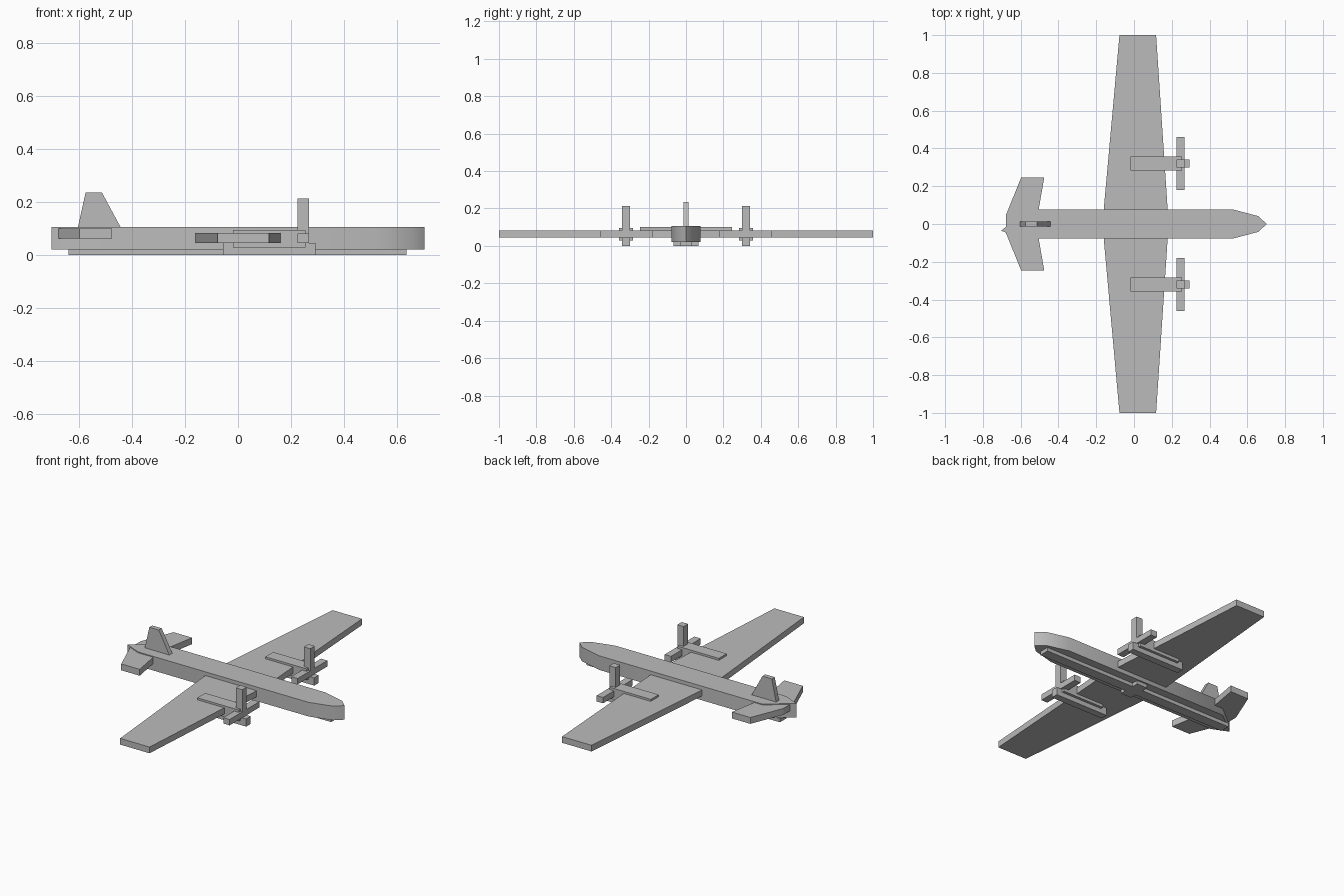
import bpy
import bmesh
from math import radians
from mathutils import Vector

cube = bpy.data.objects.get("Cube")
if cube:
    bpy.data.objects.remove(cube, do_unlink=True)

grey = bpy.data.materials.new("plain grey")
grey.use_nodes = True
COLOUR = (0.5, 0.5, 0.5, 1)
grey.diffuse_color = COLOUR
grey.node_tree.nodes["Principled BSDF"].inputs["Base Color"].default_value = COLOUR


def prism(name, outline, start, sweep):
    """Extrude a flat outline, moved by start, along the sweep vector."""
    bm = bmesh.new()
    face = bm.faces.new([bm.verts.new(Vector(p) + Vector(start)) for p in outline])
    ext = bmesh.ops.extrude_face_region(bm, geom=[face])
    moved = [g for g in ext["geom"] if isinstance(g, bmesh.types.BMVert)]
    bmesh.ops.translate(bm, vec=sweep, verts=moved)
    bmesh.ops.recalc_face_normals(bm, faces=bm.faces)
    mesh = bpy.data.meshes.new(name)
    bm.to_mesh(mesh)
    bm.free()
    mesh.materials.append(grey)
    obj = bpy.data.objects.new(name, mesh)
    bpy.context.collection.objects.link(obj)
    return obj


def plan(name, points, low, high):
    """Solid with an outline seen from above."""
    return prism(name, [(x, y, 0) for x, y in points], (0, 0, low), (0, 0, high - low))


def box(name, x0, x1, y, half, low, high):
    return plan(name, [(x0, y - half), (x1, y - half), (x1, y + half), (x0, y + half)], low, high)


def mirrored(points):
    """Close a half outline across the centre line."""
    return points + [(x, -y) for x, y in reversed(points)]


# Fuselage with pointed nose and skewed tail
fuselage = plan("fuselage", [(-0.56, 0.078), (-0.703, -0.035), (-0.605, -0.078),
                             (0.52, -0.078), (0.657, -0.042), (0.703, 0),
                             (0.657, 0.042), (0.52, 0.078)], 0.021, 0.105)
bpy.ops.object.select_all(action="DESELECT")
fuselage.select_set(True)
bpy.context.view_layer.objects.active = fuselage
bpy.ops.object.shade_smooth_by_angle(angle=radians(45))

# Belly keel and its crosspiece
box("belly_keel", -0.64, 0.635, 0, 0.03, 0, 0.022)
box("belly_crosspiece", -0.035, 0.035, 0, 0.068, 0, 0.022)

# Tapered wing, kinked at the fuselage
plan("wing", mirrored([(-0.077, 1), (-0.16, 0.08)])
     + list(reversed(mirrored([(0.117, 1), (0.178, 0.08)]))), 0.046, 0.083)

# Tail surfaces
plan("tailplane", [(-0.475, 0.247), (-0.597, 0.247), (-0.677, 0.05), (-0.677, -0.05),
                   (-0.597, -0.247), (-0.475, -0.247), (-0.505, -0.075), (-0.505, 0.075)],
     0.062, 0.1)
prism("tail_fin", [(-0.605, 0, 0.1), (-0.575, 0, 0.235), (-0.513, 0, 0.235), (-0.44, 0, 0.1)],
      (0, -0.014, 0), (0, 0.028, 0))

# Engines with propellers
for side, y in (("left", 0.32), ("right", -0.32)):
    box(side + "_nacelle", -0.018, 0.255, y, 0.037, 0.028, 0.095)
    box(side + "_engine_skid", -0.057, 0.293, y, 0.021, 0, 0.046)
    box(side + "_upright_blade", 0.225, 0.267, y, 0.021, 0.04, 0.213)
    box(side + "_level_blade", 0.225, 0.267, y, 0.14, 0.046, 0.081)
